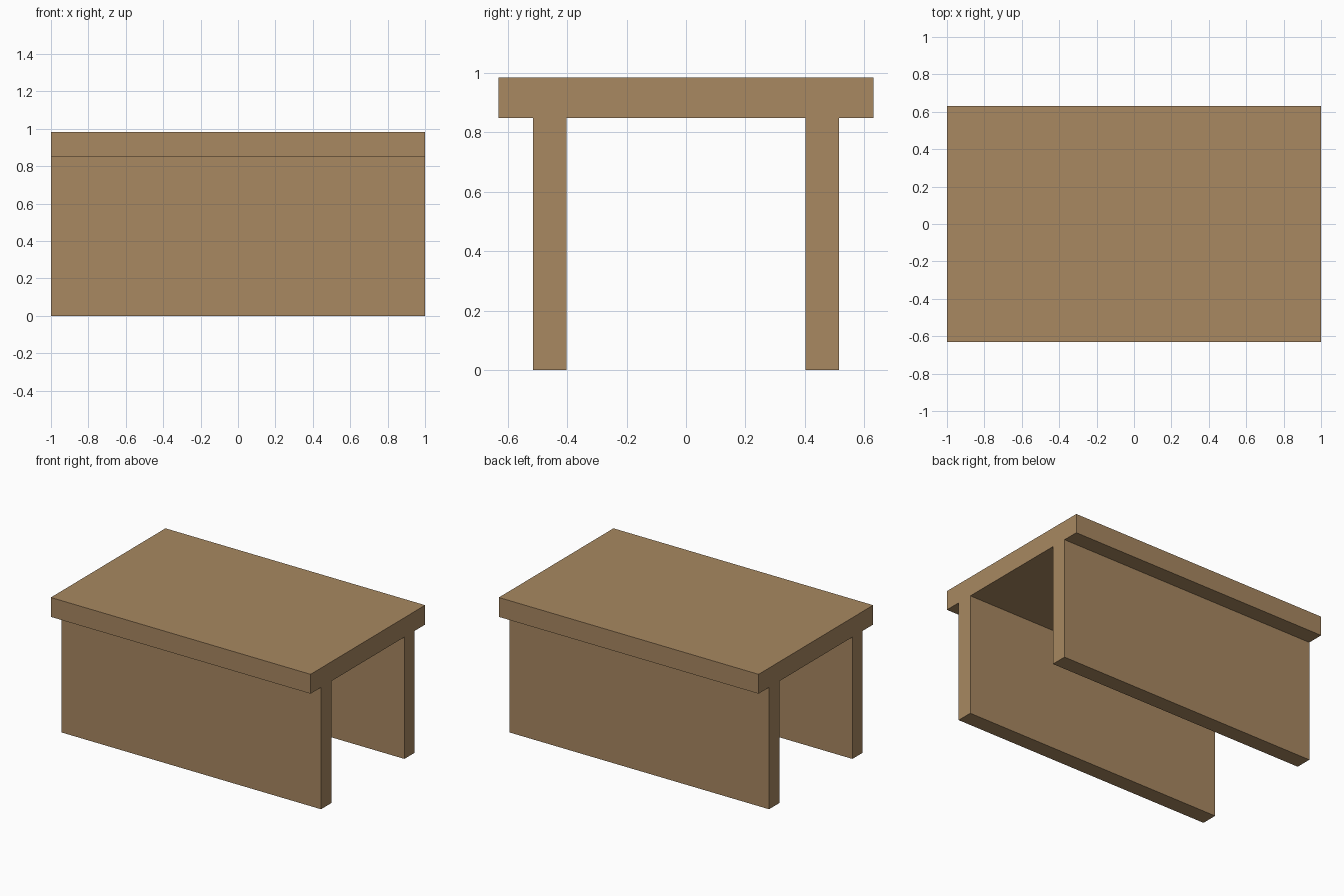
import bpy
import bmesh

if "Cube" in bpy.data.objects:
    bpy.data.objects.remove(bpy.data.objects["Cube"])

HALF_LENGTH = 1.0
HALF_WIDTH = 0.63
TOP_Z, UNDER_Z = 0.983, 0.848
LEG_OUT, LEG_IN = 0.515, 0.402

wood = bpy.data.materials.new("light brown wood")
wood.diffuse_color = (0.392, 0.246, 0.119, 1.0)
wood.use_nodes = True
wood.node_tree.nodes["Principled BSDF"].inputs["Base Color"].default_value = wood.diffuse_color

# Right half of the end profile (y, z), mirrored to close the outline
half = [(HALF_WIDTH, TOP_Z), (HALF_WIDTH, UNDER_Z), (LEG_OUT, UNDER_Z),
        (LEG_OUT, 0), (LEG_IN, 0), (LEG_IN, UNDER_Z)]
profile = half + [(-y, z) for y, z in reversed(half)]

# Bench: slab top with two panel legs, extruded along x
bm = bmesh.new()
end = bm.faces.new([bm.verts.new((-HALF_LENGTH, y, z)) for y, z in profile])
extruded = bmesh.ops.extrude_face_region(bm, geom=[end], use_keep_orig=True)
moved = [v for v in extruded["geom"] if isinstance(v, bmesh.types.BMVert)]
bmesh.ops.translate(bm, verts=moved, vec=(2 * HALF_LENGTH, 0, 0))
bmesh.ops.recalc_face_normals(bm, faces=bm.faces)

mesh = bpy.data.meshes.new("bench")
bm.to_mesh(mesh)
bm.free()
mesh.materials.append(wood)
bench = bpy.data.objects.new("bench", mesh)
bpy.context.collection.objects.link(bench)
